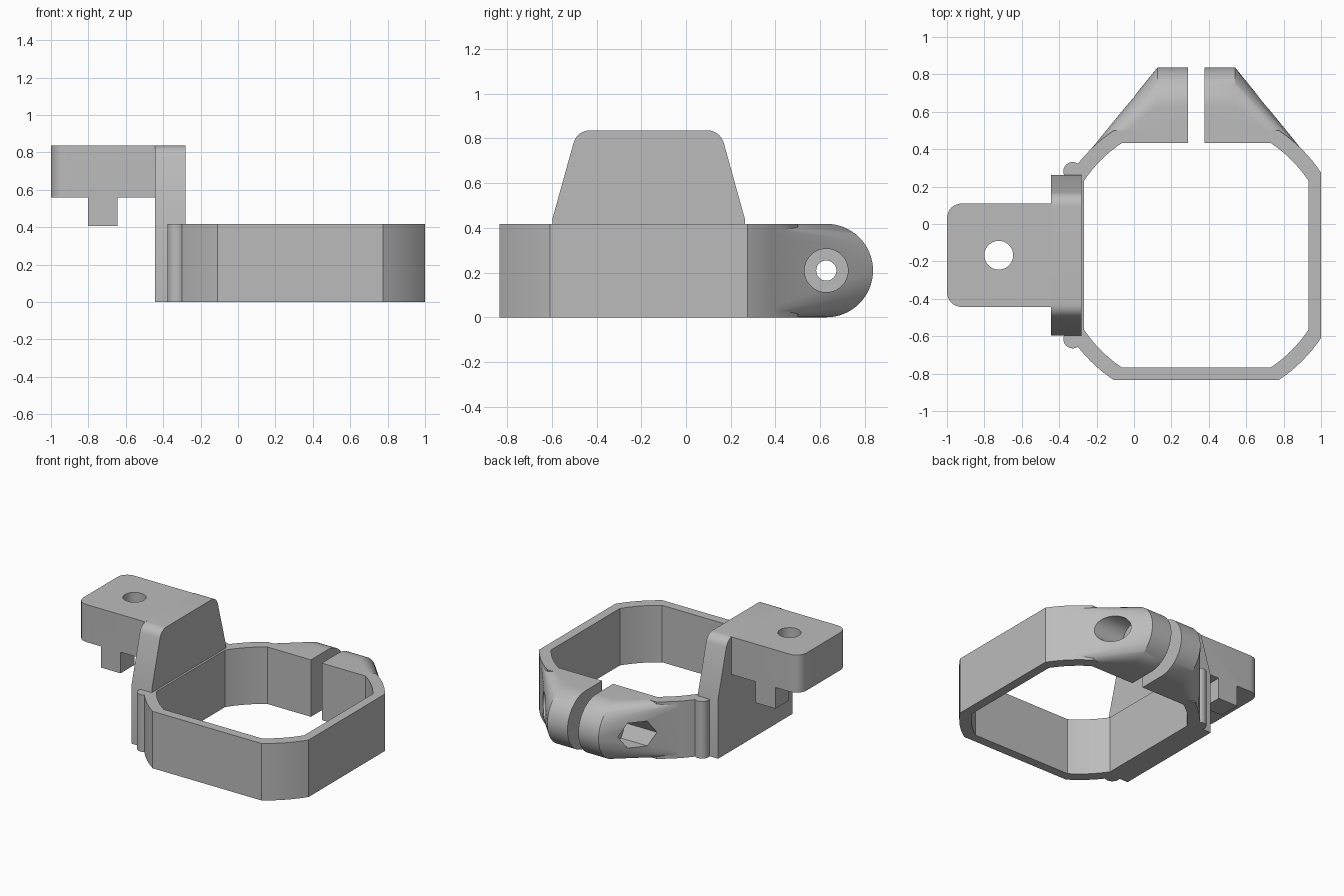
import bpy, bmesh
from math import sin, cos, atan2, radians, pi
from mathutils import Vector

if "Cube" in bpy.data.objects:
    bpy.data.objects.remove(bpy.data.objects["Cube"])

CX, CY = 0.333, -0.167      # ring centre
H = 0.418                   # ring height
BOLT_Y, BOLT_Z, EAR_R = 0.627, H / 2, H / 2
TOP = 0.836

grey = bpy.data.materials.new("light grey")
grey.use_nodes = True
colour = (0.5, 0.5, 0.5, 1)
grey.diffuse_color = colour
grey.node_tree.nodes["Principled BSDF"].inputs["Base Color"].default_value = colour


def finish(name, bm):
    bmesh.ops.recalc_face_normals(bm, faces=bm.faces)
    mesh = bpy.data.meshes.new(name)
    bm.to_mesh(mesh)
    bm.free()
    mesh.materials.append(grey)
    ob = bpy.data.objects.new(name, mesh)
    bpy.context.collection.objects.link(ob)
    return ob


def prism(name, pts, lo, hi, axis="z"):
    """Extrude a 2D outline along z (x,y points) or along x (y,z points)."""
    bm = bmesh.new()
    place = (lambda a, b, h: (a, b, h)) if axis == "z" else (lambda a, b, h: (h, a, b))
    face = bm.faces.new([bm.verts.new(place(a, b, lo)) for a, b in pts])
    ext = bmesh.ops.extrude_face_region(bm, geom=[face])
    verts = [g for g in ext["geom"] if isinstance(g, bmesh.types.BMVert)]
    bmesh.ops.translate(bm, verts=verts, vec=Vector(place(0, 0, hi - lo)))
    return finish(name, bm)


def circle(a, b, r, n=48, start=0):
    return [(a + r * cos(start + 2 * pi * i / n), b + r * sin(start + 2 * pi * i / n))
            for i in range(n)]


def box(name, x0, x1, y0, y1, z0, z1):
    return prism(name, [(x0, y0), (x1, y0), (x1, y1), (x0, y1)], z0, z1)


def rounded(pts, radii, n=8):
    """Round the corners of an outline with quadratic arcs."""
    out = []
    for i, (p, r) in enumerate(zip(pts, radii)):
        p = Vector(p)
        if not r:
            out.append(tuple(p))
            continue
        a = p + (Vector(pts[i - 1]) - p).normalized() * r
        b = p + (Vector(pts[(i + 1) % len(pts)]) - p).normalized() * r
        for k in range(n + 1):
            t = k / n
            w = 0.85 * 2 * t * (1 - t)
            d = (1 - t) ** 2 + w + t * t
            out.append(tuple(((1 - t) ** 2 * a + w * p + t * t * b) / d))
    return out


def ring_outline(half, radius, n=8):
    """Square whose corners are trimmed by a circle."""
    a0 = atan2((radius ** 2 - half ** 2) ** 0.5, half)
    span = pi / 2 - 2 * a0
    return [(CX + radius * cos(q * pi / 2 + a0 + span * k / n),
             CY + radius * sin(q * pi / 2 + a0 + span * k / n))
            for q in range(4) for k in range(n + 1)]


def combine(ob, others, operation):
    for other in others:
        mod = ob.modifiers.new("cut", "BOOLEAN")
        mod.operation, mod.solver, mod.object = operation, "EXACT", other
        deps = bpy.context.evaluated_depsgraph_get()
        mesh = bpy.data.meshes.new_from_object(ob.evaluated_get(deps))
        ob.modifiers.clear()
        ob.data = mesh
        bpy.data.objects.remove(other)


# Clamp ring with tapered ears at the back
ring = prism("clamp_ring", ring_outline(0.667, 0.8), 0, H)
bm = bmesh.new()
for x in (CX - 0.208, CX + 0.208):
    for y, z in circle(BOLT_Y, BOLT_Z, EAR_R, 64):
        bm.verts.new((x, y, z))
for x in (CX - 0.666, CX + 0.666):
    for z in (0, H):
        bm.verts.new((x, 0.273, z))
bmesh.ops.convex_hull(bm, input=bm.verts)
bmesh.ops.dissolve_limit(bm, angle_limit=radians(0.5), verts=bm.verts, edges=bm.edges)
ears = finish("ears", bm)
combine(ring, [ears], "UNION")

# Opening, split, bolt bore and the two bolt pockets
combine(ring, [
    prism("opening", ring_outline(0.6, 0.72), -0.1, 0.6),
    box("split", CX - 0.044, CX + 0.044, 0.2, 1, -0.1, 0.6),
    prism("bore", circle(BOLT_Y, BOLT_Z, 0.045), -0.5, 1.2, "x"),
    prism("head_pocket", circle(BOLT_Y, BOLT_Z, 0.097), CX + 0.208, 1.2, "x"),
    prism("nut_pocket", circle(BOLT_Y, BOLT_Z, 0.105, 6), -0.5, CX - 0.208, "x"),
], "DIFFERENCE")

# Hinge-like beads beside the plate
beads = [prism(f"bead_{side}", circle(-0.328, CY + s * 0.448, 0.05, 32), 0, H)
         for side, s in (("back", 1), ("front", -1))]

# Upright plate with tapered, rounded top
half = [(0.43, 0), (0.43, 0.44), (0.32, TOP)]
outline = [(CY + y, z) for y, z in half] + [(CY - y, z) for y, z in reversed(half)]
plate = prism("upright_plate", rounded(outline, [0, 0, 0.06, 0.06, 0, 0]),
              -0.445, -0.282, "x")

# Mounting arm with two tabs below and a vertical hole
w = 0.277
corners = [(-0.44, CY - w), (-0.44, CY + w), (-1, CY + w), (-1, CY - w)]
arm = prism("mounting_arm", rounded(corners, [0, 0, 0.085, 0.085]), 0.56, TOP)
tabs = [box(f"tab_{side}", -0.803, -0.643, min(s * w, s * (w - 0.16)) + CY,
            max(s * w, s * (w - 0.16)) + CY, 0.405, 0.58)
        for side, s in (("back", 1), ("front", -1))]
combine(arm, tabs, "UNION")
combine(arm, [prism("screw_hole", circle(-0.723, CY, 0.077), 0.3, 1)], "DIFFERENCE")

# Smooth the curved faces, keep the edges crisp
for ob in [ring, plate, arm] + beads:
    bpy.ops.object.select_all(action="DESELECT")
    ob.select_set(True)
    bpy.context.view_layer.objects.active = ob
    bpy.ops.object.shade_smooth_by_angle(angle=radians(25))
